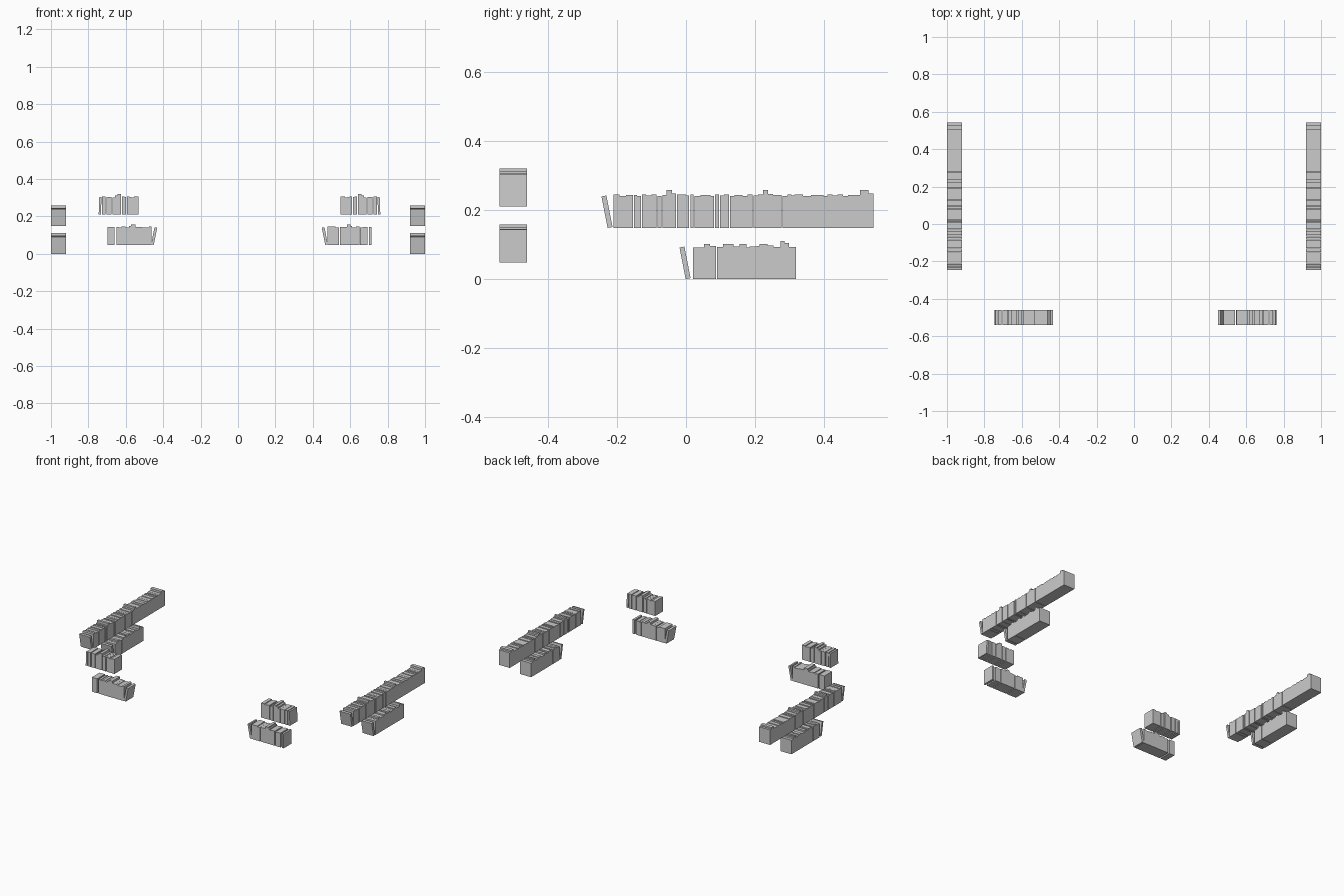
import bpy, bmesh, math
from mathutils import Matrix, Vector

if "Cube" in bpy.data.objects:
    bpy.data.objects.remove(bpy.data.objects["Cube"])

DEPTH = 0.08
HEIGHTS = [0.097, 0.092, 0.095, 0.096, 0.093, 0.097, 0.094]


def add_box(bm, size, matrix):
    bmesh.ops.create_cube(bm, size=1, matrix=matrix @ Matrix.Diagonal((*size, 1)))


def book_row(name, place, start, end, z, widths, peaks, lean=None):
    """Row of books; widths are relative, negative numbers are gaps.
    place(u) gives the centre (x, y) at distance u along the row.
    lean = (pivot, thickness, height, tilt) for the tilted end book."""
    bm = bmesh.new()
    a, b = Vector(place(0)), Vector(place(1))
    along = (b - a).to_3d()
    angle = math.atan2(along.y, along.x)
    base = Matrix.Translation((a.x, a.y, z)) @ Matrix.Rotation(angle, 4, 'Z')
    unit = (end - start) / sum(abs(w) for w in widths)
    u, n = start, 0
    for w in widths:
        t = abs(w) * unit
        if w > 0:
            h = peaks.get(n, HEIGHTS[n % len(HEIGHTS)])
            add_box(bm, (t, DEPTH, h), base @ Matrix.Translation((u + t / 2, 0, h / 2)))
            n += 1
        u += t
    if lean:
        pivot, t, h, tilt = lean
        m = base @ Matrix.Translation((pivot, 0, 0)) @ Matrix.Rotation(math.radians(tilt), 4, 'Y')
        add_box(bm, (t, DEPTH, h), m @ Matrix.Translation((t / 2, 0, h / 2)))
    bmesh.ops.recalc_face_normals(bm, faces=bm.faces)
    mesh = bpy.data.meshes.new(name)
    bm.to_mesh(mesh)
    bm.free()
    bpy.context.collection.objects.link(bpy.data.objects.new(name, mesh))


side_long = [6, 6, 7, -1, 3, 4, -1, 4, 5, 5, -1, 4, -1, 4, 5, 4, -1, 9, 3, -1, 3, -1, 6,
             4, 6, 3, -1, 4, -1, 4, 5, -1, 4, 5, 3, 5, 5, -1, 4, 5, 5, 5, 8, -1,
             5, 4, 3, 8, 8, 6, 6, 4, 5, 5, 5, 5, 5, 7, 8, 5]
side_short = [7, 4, 6, 6, -1, 6, 10, 6, 7, 3, 7, 3, 8, 6, 7, 4, 4, 7]
front_high = [4, -1, 6, -1, 3, 3, 4, -1, 3, 2, -1, 3, 2, 3, 5]
front_low_right = [9, 4, -1, 4, 4, 4, 2, 4, 4, -1, 3, 5, -2, 3]
front_low_left = [3, 7, 3, 5, 5, 2, 4, 4, 3, 3, -2, 8]

for side, s in (("left", -1), ("right", 1)):
    # Side shelves, running front to back
    column = lambda u, s=s: (s * 0.96, u)
    book_row(f"{side}_side_upper_books", column, -0.21, 0.543, 0.148, side_long,
             {10: 0.11, 11: 0.1, 29: 0.11, 30: 0.099, 46: 0.11, 47: 0.1},
             (-0.227, 0.0145, 0.093, -11))
    book_row(f"{side}_side_lower_books", column, 0.02, 0.318, 0.0, side_short,
             {0: 0.091, 2: 0.102, 5: 0.102, 7: 0.102, 11: 0.102, 13: 0.093,
              14: 0.111, 15: 0.104, 16: 0.093},
             (-0.001, 0.0145, 0.093, -11))
    # Front shelves, running outwards from the middle
    line = lambda u, s=s: (s * u, -0.5)
    off = 0.008 * s
    book_row(f"{side}_front_upper_books", line, 0.541 + off, 0.735 + off, 0.21,
             front_high[::-1], {6: 0.11, 7: 0.102}, (0.741 + off, 0.012, 0.093, -2))
    book_row(f"{side}_front_lower_books", line, 0.47 + off, 0.707 + off, 0.048,
             front_low_right if s > 0 else front_low_left,
             {4: 0.11, 5: 0.102}, (0.458 + off, 0.0145, 0.093, -11))
